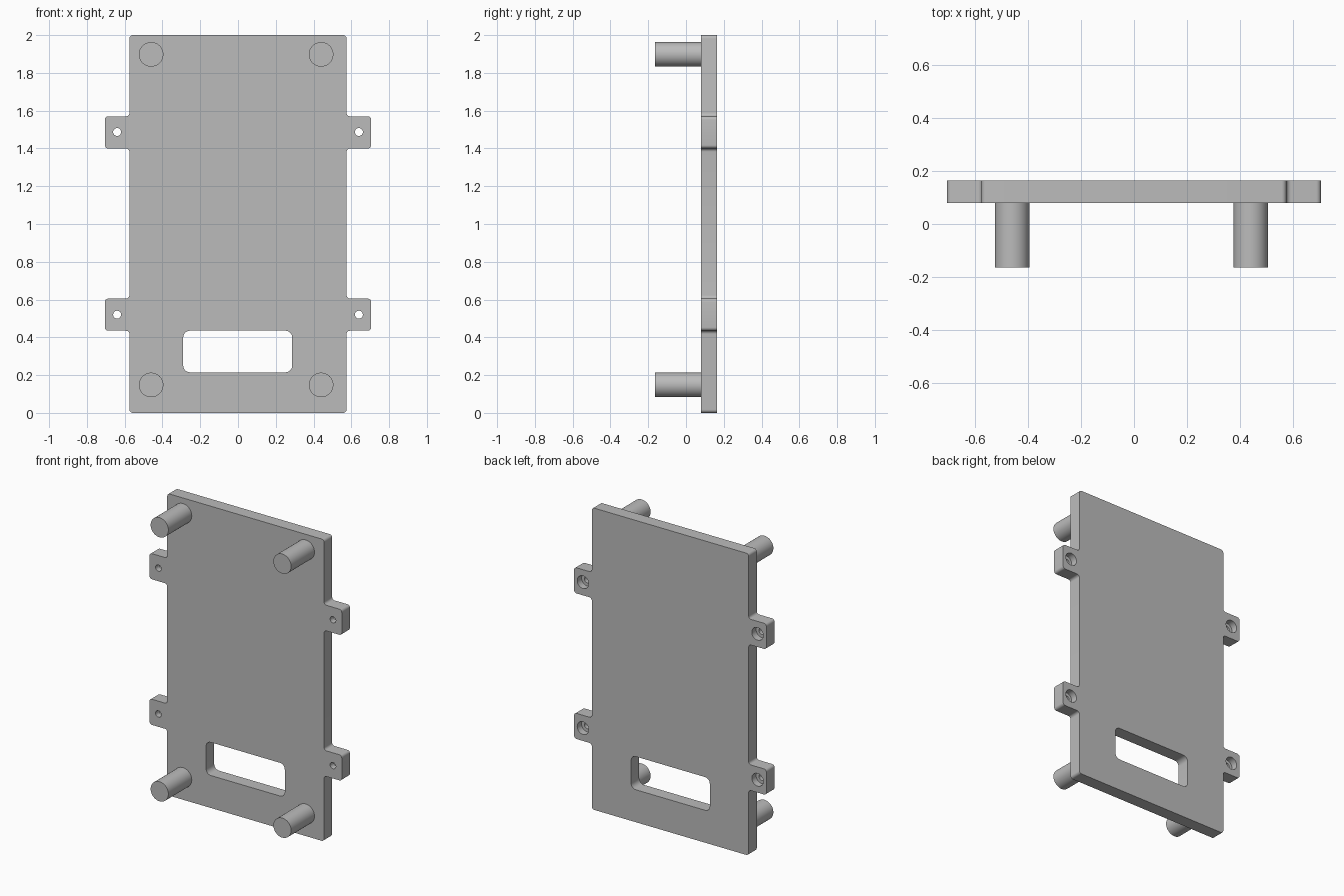
import bpy, bmesh, math
from mathutils import Vector

cube = bpy.data.objects.get("Cube")
if cube:
    bpy.data.objects.remove(cube, do_unlink=True)

FRONT, BACK = 0.08, 0.165     # plate faces along y
POST_TIP = -0.165

grey = bpy.data.materials.new("plain_grey")
grey.use_nodes = True
colour = (0.5, 0.5, 0.5, 1)
grey.diffuse_color = colour
grey.node_tree.nodes["Principled BSDF"].inputs["Base Color"].default_value = colour


def fillet(points, steps=6):
    """Round each (x, z, radius) corner of a right-angled outline."""
    out = []
    for i, (x, z, r) in enumerate(points):
        p = Vector((x, z))
        a = (Vector(points[i - 1][:2]) - p).normalized() * r
        b = (Vector(points[(i + 1) % len(points)][:2]) - p).normalized() * r
        for k in range(steps + 1):
            t = k / steps * math.pi / 2
            out.append(p + a * (1 - math.sin(t)) + b * (1 - math.cos(t)))
    return out


def circle(x, z, r, n=48):
    return [Vector((x + r * math.cos(k * math.tau / n), z + r * math.sin(k * math.tau / n)))
            for k in range(n)]


def extrude(name, outline, y0, y1):
    """Solid made by sweeping an x-z outline from y0 to y1."""
    bm = bmesh.new()
    face = bm.faces.new([bm.verts.new((p.x, y0, p.y)) for p in outline])
    swept = bmesh.ops.extrude_face_region(bm, geom=[face])["geom"]
    verts = [v for v in swept if isinstance(v, bmesh.types.BMVert)]
    bmesh.ops.translate(bm, verts=verts, vec=(0, y1 - y0, 0))
    bmesh.ops.recalc_face_normals(bm, faces=bm.faces[:])
    mesh = bpy.data.meshes.new(name)
    bm.to_mesh(mesh)
    bm.free()
    obj = bpy.data.objects.new(name, mesh)
    bpy.context.collection.objects.link(obj)
    mesh.materials.append(grey)
    return obj


def activate(obj):
    bpy.ops.object.select_all(action='DESELECT')
    obj.select_set(True)
    bpy.context.view_layer.objects.active = obj


def cut(target, outline, y0, y1):
    cutter = extrude("cutter", outline, y0, y1)
    cutter.hide_render = True
    mod = target.modifiers.new("cut", 'BOOLEAN')
    mod.operation, mod.solver, mod.object = 'DIFFERENCE', 'EXACT', cutter
    activate(target)
    bpy.ops.object.modifier_apply(modifier=mod.name)
    bpy.data.objects.remove(cutter, do_unlink=True)


# Plate outline with two mounting tabs on each side
W, TAB, R = 0.575, 0.705, 0.018
right = [(W, 0, R)]
for low, high in ((0.435, 0.605), (1.4, 1.57)):
    right += [(W, low, R), (TAB, low, R), (TAB, high, R), (W, high, R)]
right.append((W, 2, R))
left = [(-x, z, r) for x, z, r in reversed(right)]
plate = extrude("mounting_plate", fillet(right + left), FRONT, BACK)

# Rounded window near the bottom
window = [(-0.29, 0.215), (0.287, 0.215), (0.287, 0.435), (-0.29, 0.435)]
cut(plate, fillet([(x, z, 0.035) for x, z in window]), FRONT - 0.1, BACK + 0.1)

# Screw holes, counterbored from the back
for x in (-0.64, 0.64):
    for z in (0.52, 1.487):
        cut(plate, circle(x, z, 0.021), FRONT - 0.1, BACK + 0.1)
        cut(plate, circle(x, z, 0.042), BACK - 0.045, BACK + 0.1)

parts = [plate]

# Standoff posts on the front
for level, z in (("lower", 0.148), ("upper", 1.898)):
    for side, x in (("right", -0.46), ("left", 0.44)):
        parts.append(extrude(f"{level}_{side}_post", circle(x, z, 0.065), POST_TIP, FRONT + 0.01))

for part in parts:
    activate(part)
    bpy.ops.object.shade_smooth_by_angle(angle=math.radians(30))
